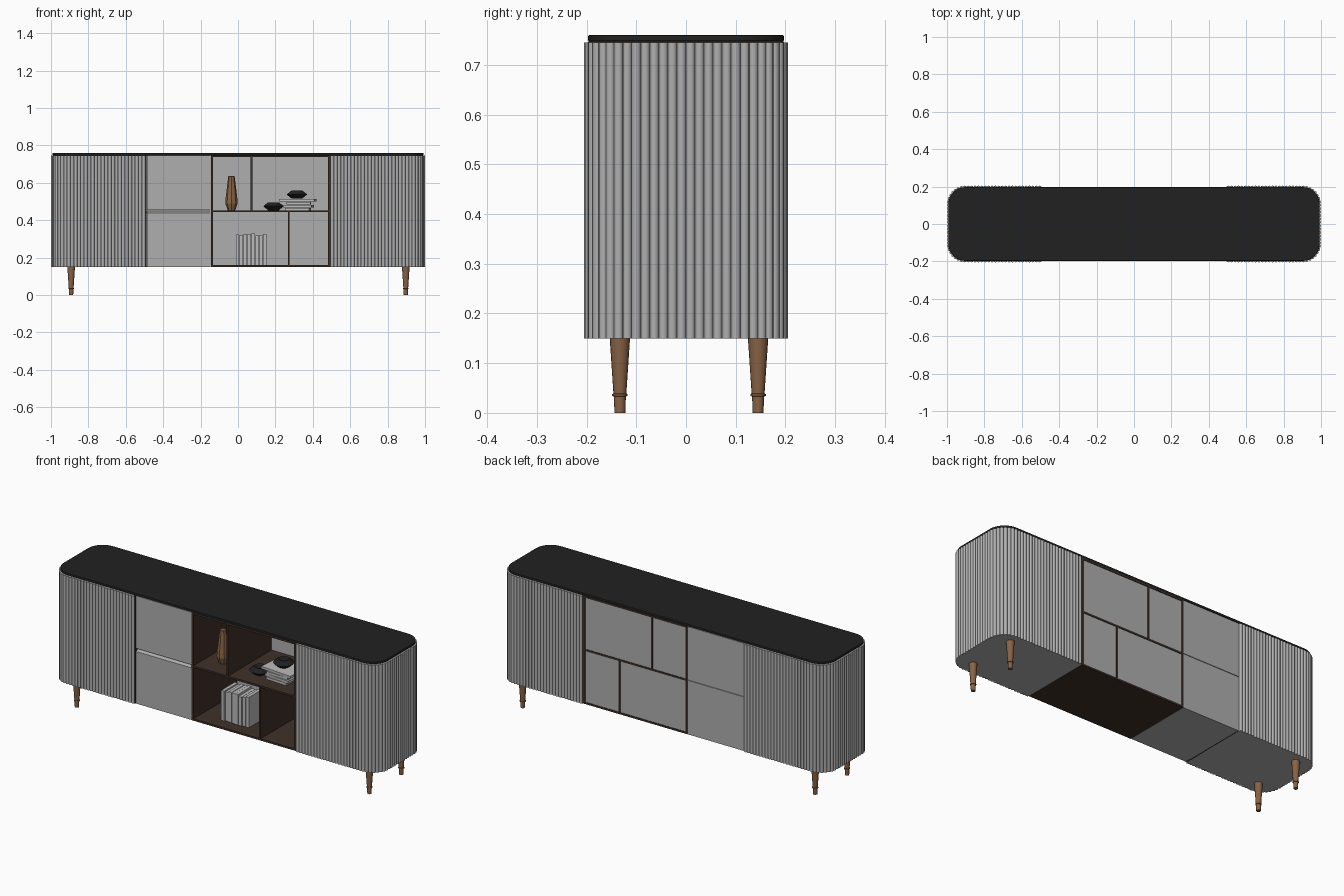
import bpy, bmesh, math, random
from mathutils import Matrix

random.seed(4)
if "Cube" in bpy.data.objects:
    bpy.data.objects.remove(bpy.data.objects["Cube"])


def material(name, rgb):
    m = bpy.data.materials.new(name)
    m.use_nodes = True
    m.diffuse_color = (*rgb, 1)
    m.node_tree.nodes["Principled BSDF"].inputs["Base Color"].default_value = (*rgb, 1)
    return m


GREY = material("light grey lacquer", (0.43, 0.43, 0.43))
BLACK = material("black top", (0.015, 0.015, 0.015))
BROWN = material("dark brown wood", (0.05, 0.03, 0.022))
BRONZE = material("bronze", (0.25, 0.125, 0.06))
PAPER = material("book grey", (0.5, 0.5, 0.5))


def finish(name, bm, mat, smooth=None):
    bmesh.ops.recalc_face_normals(bm, faces=bm.faces)
    me = bpy.data.meshes.new(name)
    bm.to_mesh(me)
    bm.free()
    me.materials.append(mat)
    ob = bpy.data.objects.new(name, me)
    bpy.context.collection.objects.link(ob)
    if smooth:
        bpy.ops.object.select_all(action="DESELECT")
        ob.select_set(True)
        bpy.context.view_layer.objects.active = ob
        bpy.ops.object.shade_smooth_by_angle(angle=math.radians(smooth))
    return ob


def box(name, x0, x1, y0, y1, z0, z1, mat, turn=0):
    bm = bmesh.new()
    bmesh.ops.create_cube(bm, size=1)
    bmesh.ops.transform(bm, matrix=Matrix.Translation(((x0 + x1) / 2, (y0 + y1) / 2, (z0 + z1) / 2))
                        @ Matrix.Rotation(turn, 4, "Z")
                        @ Matrix.Diagonal((x1 - x0, y1 - y0, z1 - z0, 1)), verts=bm.verts)
    return finish(name, bm, mat)


def prism(name, outline, z0, z1, mat, smooth=None):
    bm = bmesh.new()
    face = bm.faces.new([bm.verts.new((x, y, z0)) for x, y in outline])
    out = bmesh.ops.extrude_face_region(bm, geom=[face])["geom"]
    bmesh.ops.translate(bm, vec=(0, 0, z1 - z0),
                        verts=[v for v in out if isinstance(v, bmesh.types.BMVert)])
    return finish(name, bm, mat, smooth)


def lathe(name, profile, cx, cy, mat, sides=16, smooth=None):
    """Turn (radius, height) pairs about a vertical axis, with capped ends."""
    bm = bmesh.new()
    rings = [[bm.verts.new((cx + r * math.cos(math.tau * i / sides),
                            cy + r * math.sin(math.tau * i / sides), z))
              for i in range(sides)] for r, z in profile]
    for a, b in zip(rings, rings[1:]):
        for i in range(sides):
            j = (i + 1) % sides
            bm.faces.new((a[i], a[j], b[j], b[i]))
    bm.faces.new(rings[0])
    bm.faces.new(rings[-1])
    return finish(name, bm, mat, smooth)


# Rounded end path: front straight, corner, side, corner, back straight
X_IN, X_OUT, HALF_Y, RAD = 0.495, 0.992, 0.197, 0.09


def end_path(s):
    """Point and outward normal at distance s along the rounded end."""
    straight, arc, side = X_OUT - RAD - X_IN, RAD * math.pi / 2, 2 * (HALF_Y - RAD)
    half = straight + arc + side / 2
    flip = 1
    if s > half:
        s, flip = 2 * half - s, -1
    if s < straight:
        p, n = (X_IN + s, -HALF_Y), (0, -1)
    elif s < straight + arc:
        a = (s - straight) / RAD
        n = (math.sin(a), -math.cos(a))
        p = (X_OUT - RAD + RAD * n[0], -HALF_Y + RAD + RAD * n[1])
    else:
        p, n = (X_OUT, -HALF_Y + RAD + s - straight - arc), (1, 0)
    return (p[0], p[1] * flip), (n[0], n[1] * flip)


# Fluted end cabinets
length = 2 * (X_OUT - RAD - X_IN) + RAD * math.pi + 2 * (HALF_Y - RAD)
FLUTES = 72
for sign, label in ((1, "left"), (-1, "right")):
    outline = []
    for i in range(FLUTES):
        for t in (0, 0.08, 0.25, 0.5, 0.75, 0.92):
            (px, py), (nx, ny) = end_path((i + t) * length / FLUTES)
            d = 0.008 * math.sqrt(math.sin(math.pi * t))
            outline.append((sign * (px + nx * d), py + ny * d))
    outline.append((sign * X_IN, HALF_Y))
    prism("fluted_cabinet_" + label, outline, 0.15, 0.745, GREY, 40)

# Top slab with softened edges
corners = []
for k, (cx, cy) in enumerate(((1, 1), (-1, 1), (-1, -1), (1, -1))):
    for i in range(13):
        a = math.pi / 2 * (k + i / 12)
        corners.append((cx * (X_OUT - RAD) + RAD * math.cos(a),
                        cy * (HALF_Y - RAD) + RAD * math.sin(a)))
top = prism("top_slab", corners, 0.747, 0.76, BLACK)
bev = top.modifiers.new("edge", "BEVEL")
bev.width, bev.segments, bev.limit_method = 0.003, 2, "ANGLE"
bev.angle_limit = math.radians(40)

# Open shelf unit
F, B = -0.197, 0.197
box("shelf_left_wall", -0.145, -0.135, F, B, 0.15, 0.747, BROWN)
box("shelf_right_wall", 0.48, 0.495, F, B, 0.15, 0.747, BROWN)
for part, z in (("bottom", 0.15), ("middle", 0.443), ("top", 0.737)):
    box("shelf_" + part, -0.135, 0.48, F, B, z, z + 0.01, BROWN)
box("upper_divider", 0.067, 0.077, F, B, 0.453, 0.737, BROWN)
box("lower_divider", 0.266, 0.276, F, B, 0.16, 0.443, BROWN)
for part, x0, x1, z0, z1 in (("upper_left", -0.135, 0.067, 0.453, 0.737),
                             ("upper_right", 0.077, 0.48, 0.453, 0.737),
                             ("lower_left", -0.135, 0.266, 0.16, 0.443),
                             ("lower_right", 0.276, 0.48, 0.16, 0.443)):
    box("back_panel_" + part, x0, x1, 0.182, 0.194, z0, z1, GREY)

# Drawers, with a sloped finger pull on the lower front
box("drawer_side_panel", -0.497, -0.488, F, 0.19, 0.15, 0.747, BROWN)
box("drawer_case", -0.488, -0.146, -0.17, 0.19, 0.15, 0.745, GREY)
box("drawer_back_upper", -0.495, -0.146, 0.185, 0.196, 0.451, 0.745, GREY)
box("drawer_back_lower", -0.495, -0.146, 0.185, 0.196, 0.15, 0.448, GREY)
box("upper_drawer_front", -0.487, -0.147, -0.195, -0.17, 0.455, 0.745, GREY)
lower = box("lower_drawer_front", -0.487, -0.147, -0.195, -0.17, 0.15, 0.45, GREY)
for v in lower.data.vertices:
    if v.co.z > 0.4 and v.co.y < -0.18:
        v.co.z -= 0.012

# Tapered legs with a collar near the foot
leg = ((0.011, 0), (0.012, 0.033), (0.0155, 0.034), (0.0155, 0.038), (0.013, 0.039), (0.0205, 0.151))
for x, side in ((-0.892, "right"), (0.897, "left")):
    for y, end in ((-0.133, "front"), (0.145, "back")):
        lathe(f"{end}_leg_{side}", leg, x, y, BRONZE, 16, 35)

# Faceted vase and two faceted bowls
lathe("vase", ((0.02, 0.453), (0.033, 0.49), (0.031, 0.52), (0.017, 0.635), (0.014, 0.637)),
      -0.035, -0.08, BRONZE, 8)
for name, x, y, z in (("shelf_bowl", 0.19, -0.08, 0.453), ("stack_bowl", 0.315, -0.05, 0.516)):
    lathe(name, ((0.028, z), (0.055, z + 0.022), (0.03, z + 0.042), (0.02, z + 0.038)),
          x, y, BLACK, 10)

# Lying book stack
for i, (x0, x1) in enumerate(((0.255, 0.385), (0.25, 0.4), (0.26, 0.39), (0.225, 0.415))):
    z = 0.453 + i * 0.0157
    box(f"lying_book_{i + 1}", x0, x1, -0.12, 0.01, z, z + 0.0135, PAPER, random.uniform(-0.12, 0.12))

# Row of standing books
for i in range(8):
    x = -0.012 + i * 0.021
    box(f"standing_book_{i + 1}", x, x + 0.018, -0.13 + random.uniform(0, 0.008), -0.01,
        0.16, 0.33 - random.uniform(0, 0.012), PAPER)
